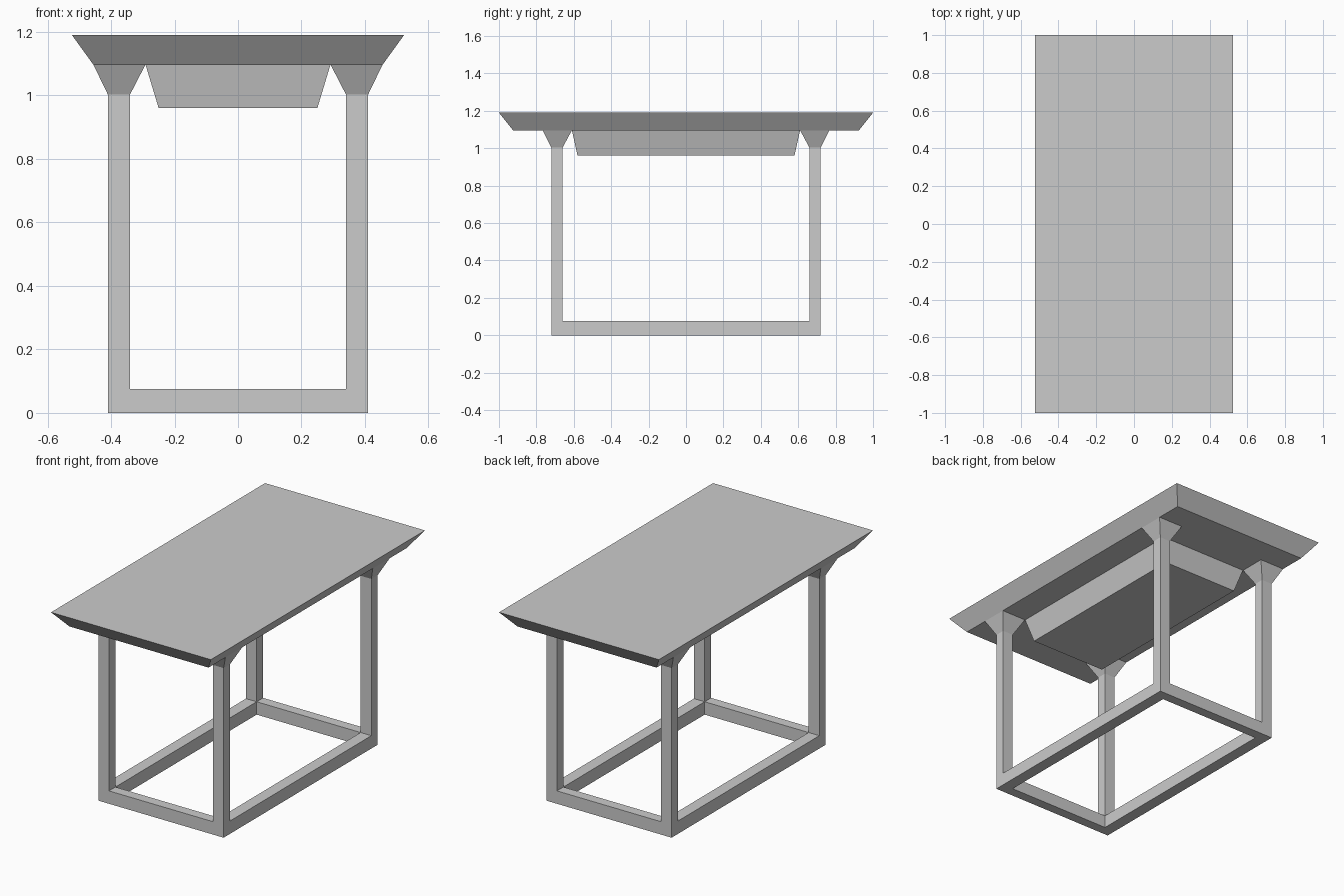
import bpy, bmesh

if "Cube" in bpy.data.objects:
    bpy.data.objects.remove(bpy.data.objects["Cube"])


def finish(name, bm):
    bmesh.ops.recalc_face_normals(bm, faces=bm.faces)
    mesh = bpy.data.meshes.new(name)
    bm.to_mesh(mesh)
    bm.free()
    obj = bpy.data.objects.new(name, mesh)
    bpy.context.collection.objects.link(obj)
    return obj


def raise_face(bm, face, z):
    """Extrude one face straight up to height z and return the new cap."""
    cap = bmesh.ops.extrude_discrete_faces(bm, faces=[face])["faces"][0]
    for v in cap.verts:
        v.co.z = z
    return cap


def tapered_slab(name, z0, half0, z1, half1):
    """Slab with sloped sides, from half sizes half0 at z0 to half1 at z1."""
    bm = bmesh.new()
    bmesh.ops.create_cube(bm, size=2)
    for v in bm.verts:
        hx, hy = half1 if v.co.z > 0 else half0
        v.co = (v.co.x * hx, v.co.y * hy, z1 if v.co.z > 0 else z0)
    return finish(name, bm)


# Table top and the tray beneath it
tapered_slab("table_top", 1.096, (0.455, 0.925), 1.19, (0.523, 1.0))
tapered_slab("under_tray", 0.96, (0.25, 0.58), 1.096, (0.291, 0.61))

# Floor frame: a 3x3 grid of cells without the middle one, given thickness
bm = bmesh.new()
xs, ys = (-0.41, -0.34, 0.34, 0.41), (-0.72, -0.66, 0.66, 0.72)
grid = [[bm.verts.new((x, y, 0)) for y in ys] for x in xs]
cells = [bm.faces.new((grid[i][j], grid[i + 1][j],
                       grid[i + 1][j + 1], grid[i][j + 1]))
         for i in range(3) for j in range(3) if (i, j) != (1, 1)]
raised = bmesh.ops.extrude_face_region(bm, geom=cells)["geom"]
for v in raised:
    if isinstance(v, bmesh.types.BMVert):
        v.co.z = 0.076

# Legs rise from the corner cells and flare into capitals
tops = [f for f in raised if isinstance(f, bmesh.types.BMFace)]
for face in tops:
    c = face.calc_center_median()
    if abs(c.x) < 0.1 or abs(c.y) < 0.1:
        continue
    sx, sy = (1 if c.x > 0 else -1), (1 if c.y > 0 else -1)
    shaft = raise_face(bm, face, 1.003)
    capital = raise_face(bm, shaft, 1.096)
    for v in capital.verts:
        v.co.x = sx * (0.455 if abs(v.co.x) > 0.375 else 0.292)
        v.co.y = sy * (0.767 if abs(v.co.y) > 0.69 else 0.61)
finish("leg_frame", bm)
